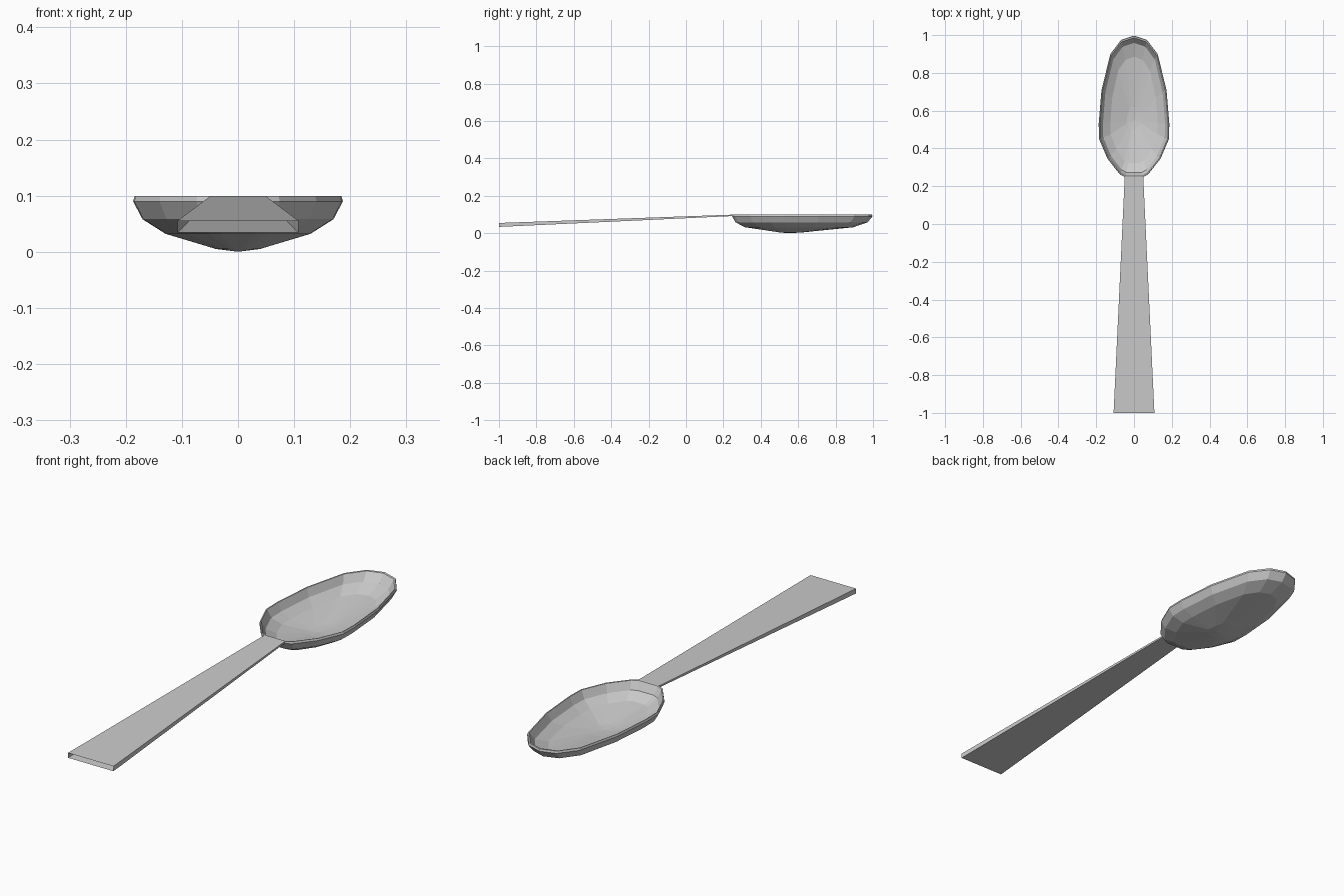
import bpy

if "Cube" in bpy.data.objects:
    bpy.data.objects.remove(bpy.data.objects["Cube"])

CENTRE_Y = 0.55


def make_object(name, verts, faces):
    mesh = bpy.data.meshes.new(name)
    mesh.from_pydata(verts, [], faces)
    mesh.update()
    obj = bpy.data.objects.new(name, mesh)
    bpy.context.collection.objects.link(obj)
    return obj


# Bowl: egg-shaped rim outline, shrunk into rings down the outside and back up the inside
half = [(0.068, 0.975), (0.125, 0.90), (0.172, 0.71), (0.187, 0.53),
        (0.185, 0.45), (0.14, 0.345), (0.074, 0.262), (0.045, 0.247)]
outline = [(0, 0.997)] + half + [(-x, y) for x, y in reversed(half)]
n = len(outline)

# Each ring: x scale, y scale, height
outer = [(0.21, 0.17, 0.005), (0.69, 0.77, 0.032), (0.91, 0.94, 0.058),
         (1.0, 1.0, 0.09), (0.985, 0.995, 0.099)]
inner = [(0.965, 0.975, 0.098), (0.88, 0.915, 0.064),
         (0.67, 0.75, 0.040), (0.20, 0.16, 0.013)]

verts = [(0, CENTRE_Y, 0.0)]
for sx, sy, z in outer + inner:
    verts += [(x * sx, CENTRE_Y + (y - CENTRE_Y) * sy, z) for x, y in outline]
verts.append((0, CENTRE_Y, 0.009))

faces = []
last = len(outer + inner) - 1
for i in range(n):
    j = (i + 1) % n
    faces.append((0, 1 + i, 1 + j))
    for r in range(last):
        a, b = 1 + r * n, 1 + (r + 1) * n
        faces.append((a + i, b + i, b + j, a + j))
    faces.append((1 + last * n + i, len(verts) - 1, 1 + last * n + j))
make_object("bowl", verts, faces)

# Handle: flat tapering sleeve, open at the free end
sections = [(-1.0, 0.108, 0.034, 0.055), (0.25, 0.049, 0.092, 0.0995)]
verts = []
for y, w, low, high in sections:
    verts += [(-w, y, low), (w, y, low), (w, y, high), (-w, y, high)]
faces = [(i, (i + 1) % 4, (i + 1) % 4 + 4, i + 4) for i in range(4)]
make_object("handle", verts, faces)
